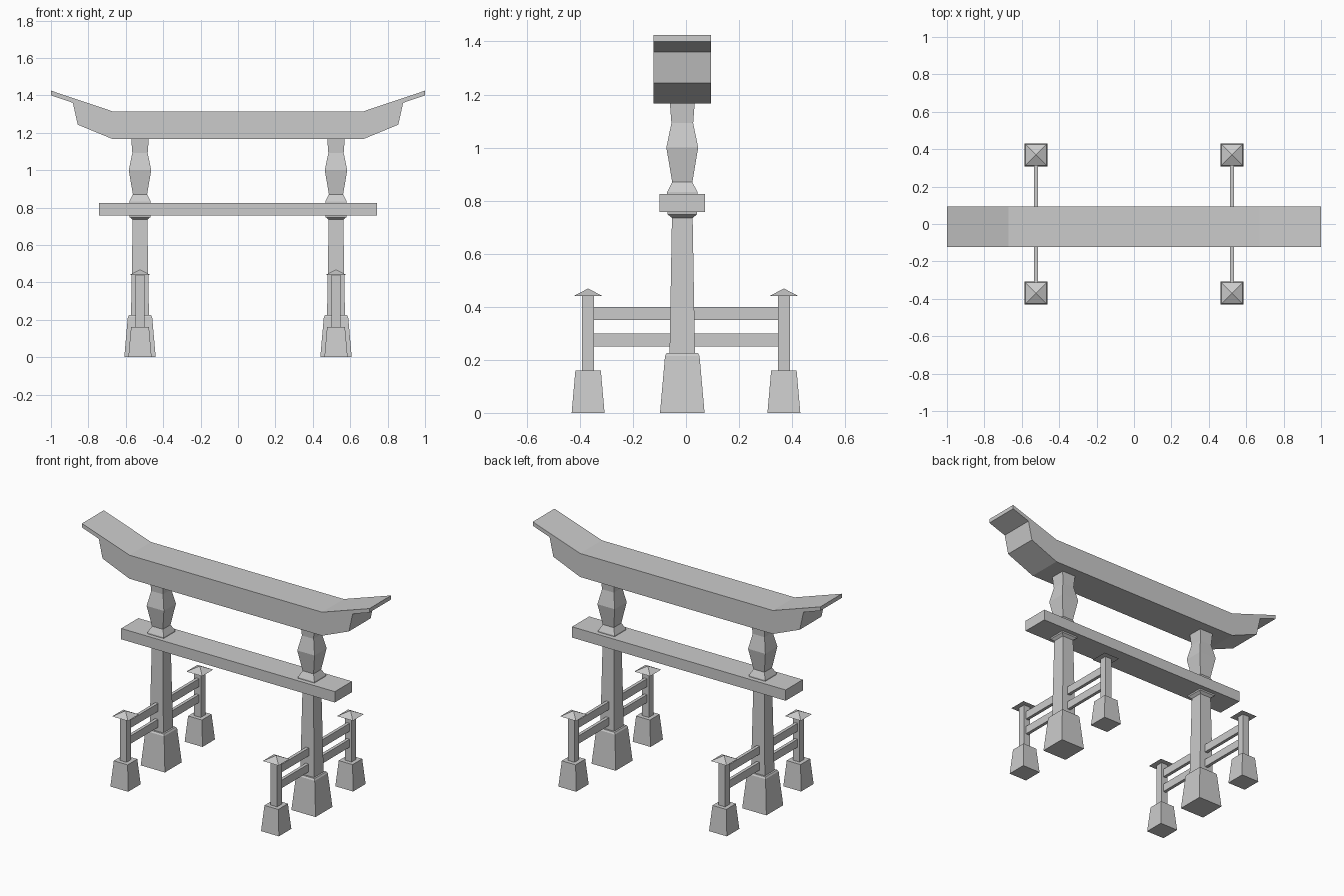
import bpy, bmesh

if "Cube" in bpy.data.objects:
    bpy.data.objects.remove(bpy.data.objects["Cube"])

GATE_Y = -0.014   # the gate sits slightly forward of the fences
POST_X = 0.524
FENCE_Y = 0.369


def finish(name, bm):
    bmesh.ops.recalc_face_normals(bm, faces=bm.faces)
    me = bpy.data.meshes.new(name)
    bm.to_mesh(me)
    bm.free()
    ob = bpy.data.objects.new(name, me)
    bpy.context.collection.objects.link(ob)
    return ob


def square_loft(name, x, y, profile):
    """Stack square rings given as (half width, z); half width 0 makes a tip."""
    bm = bmesh.new()
    prev = None
    for h, z in profile:
        if h == 0:
            tip = bm.verts.new((x, y, z))
            for i in range(4):
                bm.faces.new((prev[i], prev[(i + 1) % 4], tip))
            return finish(name, bm)
        ring = [bm.verts.new((x + sx * h, y + sy * h, z))
                for sx, sy in ((-1, -1), (1, -1), (1, 1), (-1, 1))]
        if prev:
            for i in range(4):
                j = (i + 1) % 4
                bm.faces.new((prev[i], prev[j], ring[j], ring[i]))
        else:
            bm.faces.new(ring[::-1])
        prev = ring
    bm.faces.new(prev)
    return finish(name, bm)


def extrude_y(name, outline, y0, y1):
    """Extrude a front outline of (x, z) points from y0 to y1."""
    bm = bmesh.new()
    face = bm.faces.new([bm.verts.new((x, y0, z)) for x, z in outline])
    geo = bmesh.ops.extrude_face_region(bm, geom=[face])["geom"]
    verts = [g for g in geo if isinstance(g, bmesh.types.BMVert)]
    bmesh.ops.translate(bm, verts=verts, vec=(0, y1 - y0, 0))
    return finish(name, bm)


def box(name, x0, x1, y0, y1, z0, z1):
    return extrude_y(name, [(x0, z0), (x1, z0), (x1, z1), (x0, z1)], y0, y1)


# Upswept top beam
half = [(0.67, 1.166), (0.857, 1.243), (0.883, 1.36), (1.0, 1.40), (1.0, 1.425), (0.67, 1.314)]
extrude_y("top_beam", half + [(-x, z) for x, z in reversed(half)], GATE_Y - 0.108, GATE_Y + 0.108)

# Lower tie beam
box("tie_beam", -0.743, 0.743, GATE_Y - 0.085, GATE_Y + 0.085, 0.757, 0.825)

for side, label in ((-1, "left"), (1, "right")):
    x = side * POST_X

    # Main post: footing, tapered shaft with collar, carved upper section
    square_loft(f"{label}_post_footing", x, GATE_Y,
                [(0.084, 0), (0.065, 0.215), (0.059, 0.225)])
    square_loft(f"{label}_post_shaft", x, GATE_Y,
                [(0.048, 0.22), (0.039, 0.735), (0.055, 0.748), (0.057, 0.76)])
    square_loft(f"{label}_post_upper", x, GATE_Y,
                [(0.057, 0.82), (0.057, 0.833), (0.038, 0.87), (0.06, 1.0),
                 (0.041, 1.092), (0.047, 1.17)])

    for end, where in ((-1, "front"), (1, "back")):
        y = end * FENCE_Y
        tag = f"{label}_{where}_fence"

        # Fence post with footing and pyramid cap
        square_loft(f"{tag}_footing", x, y, [(0.062, 0), (0.048, 0.16)])
        square_loft(f"{tag}_post", x, y, [(0.023, 0.155), (0.023, 0.442)])
        square_loft(f"{tag}_cap", x, y, [(0.055, 0.44), (0, 0.469)])

        # Two rails joining the fence post to the main post
        y0, y1 = sorted((end * (FENCE_Y - 0.02), GATE_Y + end * 0.04))
        for n, z in (("lower", 0.25), ("upper", 0.35)):
            box(f"{tag}_{n}_rail", x - 0.01, x + 0.01, y0, y1, z, z + 0.05)
